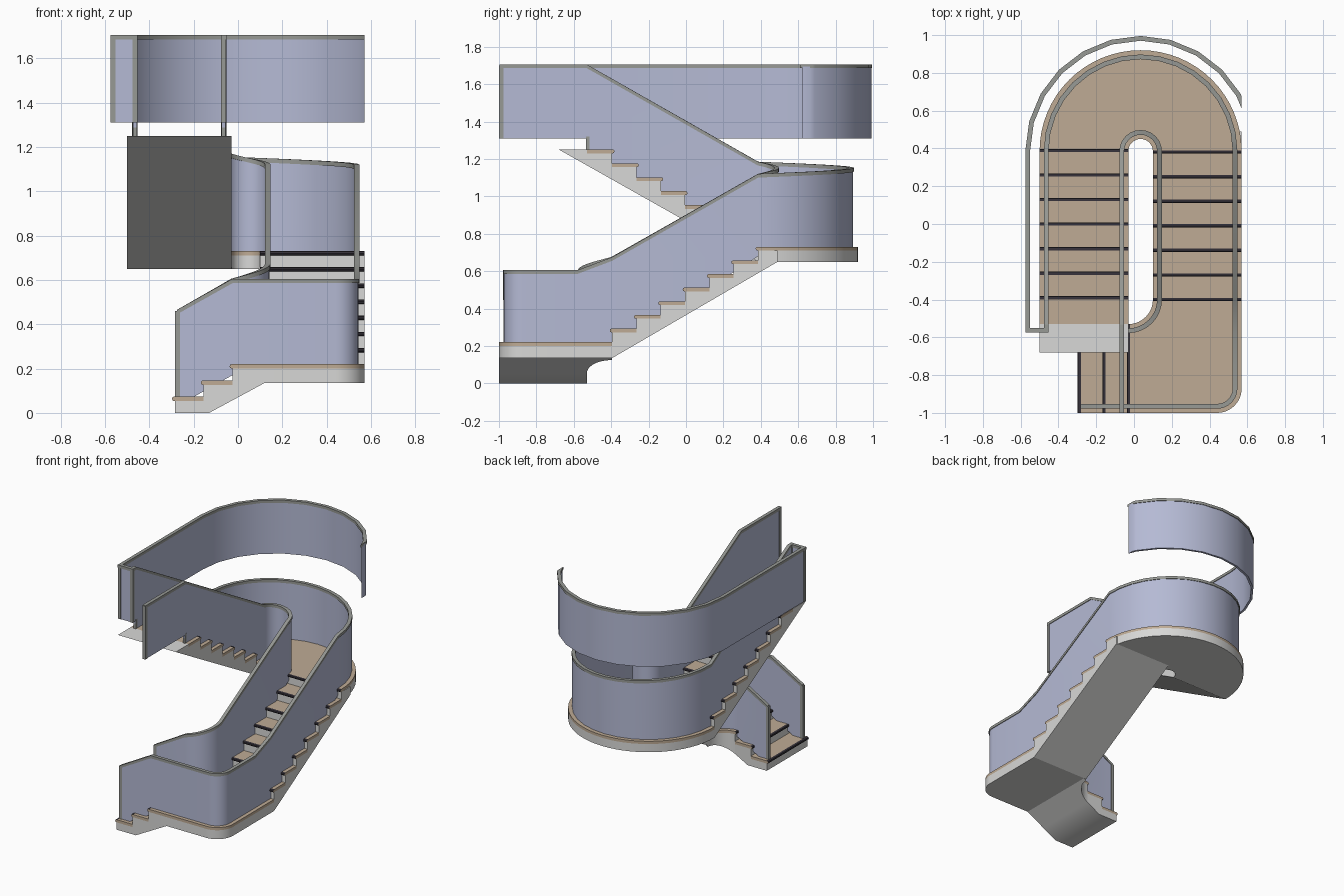
import bpy, bmesh, math
from mathutils import Vector

if "Cube" in bpy.data.objects:
    bpy.data.objects.remove(bpy.data.objects["Cube"])


def material(name, rgb):
    m = bpy.data.materials.new(name)
    m.diffuse_color = (*rgb, 1)
    m.use_nodes = True
    m.node_tree.nodes["Principled BSDF"].inputs["Base Color"].default_value = m.diffuse_color
    return m


CONCRETE = material("pale concrete", (0.69, 0.69, 0.68))
WOOD = material("tan wood", (0.52, 0.41, 0.30))
NOSING = material("dark nosing", (0.035, 0.030, 0.040))
PANEL = material("blue grey panel", (0.46, 0.49, 0.66))
RAIL = material("grey rail", (0.31, 0.32, 0.30))


def finish(name, bm, *mats):
    """Smooth shading with sharp edges kept, then make the object."""
    bmesh.ops.recalc_face_normals(bm, faces=bm.faces)
    for f in bm.faces:
        f.smooth = True
    for e in bm.edges:
        e.smooth = len(e.link_faces) == 2 and e.calc_face_angle(0) < 0.55
    me = bpy.data.meshes.new(name)
    bm.to_mesh(me)
    bm.free()
    for m in mats:
        me.materials.append(m)
    ob = bpy.data.objects.new(name, me)
    bpy.context.collection.objects.link(ob)
    return ob


def loft(bm, a, b):
    """Solid between two matching outlines; returns its side faces."""
    va, vb = [bm.verts.new(p) for p in a], [bm.verts.new(p) for p in b]
    n = len(va)
    bm.faces.new(va)
    bm.faces.new(vb)
    return [bm.faces.new((va[i], va[(i + 1) % n], vb[(i + 1) % n], vb[i])) for i in range(n)]


def arc(cx, cy, r, a0, a1, n):
    return [(cx + r * math.cos(math.radians(a0 + (a1 - a0) * i / n)),
             cy + r * math.sin(math.radians(a0 + (a1 - a0) * i / n))) for i in range(n + 1)]


def slab(name, outline, bottom, top, mat):
    bm = bmesh.new()
    loft(bm, [(x, y, bottom(x)) for x, y in outline], [(x, y, top) for x, y in outline])
    finish(name, bm, mat)


def along_x(run, w, z):
    return (run, w, z)


def along_y(run, w, z):
    return (w, run, z)


def flight_body(name, profile, w0, w1, place):
    bm = bmesh.new()
    loft(bm, [place(r, w0, z) for r, z in profile], [place(r, w1, z) for r, z in profile])
    finish(name, bm, CONCRETE)


def treads(name, steps, d, w0, w1, place):
    """steps = (riser position, top height, depth); rounded dark nose, tan rest."""
    bm = bmesh.new()
    T = 0.02
    for r0, z, depth in steps:
        prof = [(depth, z - T), (depth, z), (0.004, z)]
        prof += [(-0.004 - 0.009 * math.cos(math.radians(a)), z - T / 2 + T / 2 * math.sin(math.radians(a)))
                 for a in (90, 45, 0, -45, -90)]
        prof += [(0.004, z - T)]
        faces = loft(bm, [place(r0 + d * u, w0, h) for u, h in prof],
                     [place(r0 + d * u, w1, h) for u, h in prof])
        for f in faces[2:8]:
            f.material_index = 1
    finish(name, bm, WOOD, NOSING)


def stair_line(steps):
    """Stepped top of the concrete, just below the treads."""
    pts, prev = [], None
    for r, z, _ in steps:
        if prev is not None:
            pts.append((r, prev))
        prev = z - 0.02
        pts.append((r, prev))
    return pts


def sweep(name, path, half, mat):
    """Upright strip along path of (x, y, bottom, top), mitred at corners."""
    bm = bmesh.new()
    rings = []
    for i, (x, y, b, t) in enumerate(path):
        p = Vector((x, y))
        d = []
        if i > 0:
            d.append((p - Vector(path[i - 1][:2])).normalized())
        if i < len(path) - 1:
            d.append((Vector(path[i + 1][:2]) - p).normalized())
        tan = sum(d, Vector((0, 0))).normalized()
        nrm = Vector((-tan.y, tan.x)) * half / max(0.4, tan.dot(d[0]))
        q, s = p + nrm, p - nrm
        rings.append([bm.verts.new(c) for c in
                      ((q.x, q.y, b), (q.x, q.y, t), (s.x, s.y, t), (s.x, s.y, b))])
    for a, b in zip(rings, rings[1:]):
        for k in range(4):
            bm.faces.new((a[k], a[(k + 1) % 4], b[(k + 1) % 4], b[k]))
    bm.faces.new(rings[0])
    bm.faces.new(rings[-1])
    # the upper guard is cut off flush with the stair's right side
    cut = bmesh.ops.bisect_plane(bm, geom=bm.verts[:] + bm.edges[:] + bm.faces[:],
                                 plane_co=(0.57, 0, 0), plane_no=(1, 0, 0), clear_outer=True)
    edges = [g for g in cut["geom_cut"] if isinstance(g, bmesh.types.BMEdge)]
    if edges:
        bmesh.ops.holes_fill(bm, edges=edges)
    finish(name, bm, mat)


def balustrade(name, path):
    sweep(name + "_panel", [(x, y, b, t - 0.01) for x, y, t, b in path], 0.008, PANEL)
    sweep(name + "_rail", [(x, y, t - 0.02, t) for x, y, t, b in path], 0.0125, RAIL)


def curve(pts, t0, t1, bottom):
    n = len(pts) - 1
    return [(x, y, t0 + (t1 - t0) * i / n, bottom) for i, (x, y) in enumerate(pts)]


def post(name, x, y, z0, z1, h=0.0115):
    sweep(name, [(x, y - h, z0, z1), (x, y + h, z0, z1)], h, RAIL)


# step layout: (riser, top, depth)
R2, R3, G = 0.51 / 7, 0.52 / 7, 0.13
steps1 = [(-0.285 + G * i, 0.22 * (i + 1) / 3, G if i < 2 else 0.006) for i in range(3)]
steps2 = [(-0.395 + G * i, 0.22 + R2 * (i + 1), G if i < 6 else 0.006) for i in range(7)]
steps3 = [(0.385 - G * i, 0.73 + R3 * (i + 1), G if i < 6 else 0.135) for i in range(7)]

# lower flight, climbing to the right
flight_body("lower_flight", stair_line(steps1)[:-1] + [(-0.025, 0.057), (-0.13, 0), (-0.285, 0)],
            -1, -0.53, along_x)
treads("lower_treads", steps1, 1, -1, -0.53, along_x)

# corner landing with rounded outer corner, hollow inner corner and sloped haunch
inner = arc(-0.03, -0.4, 0.13, 0, -88, 12)
corner = [(-0.025, -1)] + arc(0.44, -0.87, 0.13, -90, 0, 12) + [(0.57, -0.395), (0.1, -0.395)] + inner
slab("corner_landing", corner, lambda x: 0.135, 0.20, CONCRETE)
slab("corner_landing_floor", corner, lambda x: 0.20, 0.22, WOOD)
slab("corner_haunch", [(-0.025, -1), (0.12, -1), (0.12, -0.395), (0.1, -0.395)] + inner,
     lambda x: (x + 0.13) * 0.54, 0.136, CONCRETE)

# middle flight, climbing to the back
flight_body("middle_flight", stair_line(steps2) + [(0.49, 0.71), (0.49, 0.65), (-0.395, 0.135)],
            0.10, 0.57, along_y)
treads("middle_treads", steps2, 1, 0.10, 0.57, along_y)

# half-round landing
half = arc(0.035, 0.385, 0.535, 0, 180, 32) + arc(0.035, 0.385, 0.065, 180, 0, 16)
slab("round_landing", half, lambda x: 0.65, 0.71, CONCRETE)
slab("round_landing_floor", half, lambda x: 0.71, 0.73, WOOD)

# upper flight, climbing to the front
flight_body("upper_flight", [(0.385, 0.65)] + stair_line(steps3) +
            [(-0.53, 1.23), (-0.53, 1.25), (-0.68, 1.25)], -0.50, -0.03, along_y)
treads("upper_treads", steps3, -1, -0.50, -0.03, along_y)

# outer balustrade, running on into the upper guard
outer = [(-0.275, -0.965, 0.465, 0.03), (-0.025, -0.965, 0.605, 0.17)]
outer += curve(arc(0.44, -0.87, 0.095, -90, 0, 8), 0.605, 0.605, 0.17)
outer += [(0.535, -0.58, 0.605, 0.17), (0.535, -0.395, 0.675, 0.17)]
outer += curve(arc(0.035, 0.385, 0.5, 0, 180, 16), 1.12, 1.185, 0.68)
outer += [(-0.465, -0.53, 1.705, 1.2), (-0.465, -0.535, 1.705, 1.31),
          (-0.465, -0.562, 1.705, 1.31), (-0.563, -0.562, 1.705, 1.31)]
outer += curve(arc(0.035, 0.385, 0.598, 180, 15, 11), 1.705, 1.705, 1.31)
balustrade("outer_balustrade", outer)

# inner balustrade
well = [(-0.275, -0.565, 0.465, 0.03)]
well += curve(arc(-0.03, -0.4, 0.165, -90, 0, 8), 0.605, 0.675, 0.17)
well += curve(arc(0.035, 0.385, 0.1, 0, 180, 12), 1.12, 1.185, 0.68)
well += [(-0.065, -0.53, 1.705, 1.2), (-0.065, -0.535, 1.705, 1.31), (-0.065, -0.998, 1.705, 1.31)]
balustrade("inner_balustrade", well)

# end and corner posts
for y, side in ((-0.965, "outer"), (-0.565, "inner")):
    post("start_post_" + side, -0.272, y, 0.06, 0.46)
post("guard_corner_post", -0.563, -0.562, 1.31, 1.70)
post("guard_return_post", -0.465, -0.562, 1.31, 1.70)
post("guard_end_post", -0.065, -0.988, 1.31, 1.70)
for x, side in ((-0.465, "outer"), (-0.065, "inner")):
    post("top_step_post_" + side, x, -0.525, 1.24, 1.32, 0.009)
